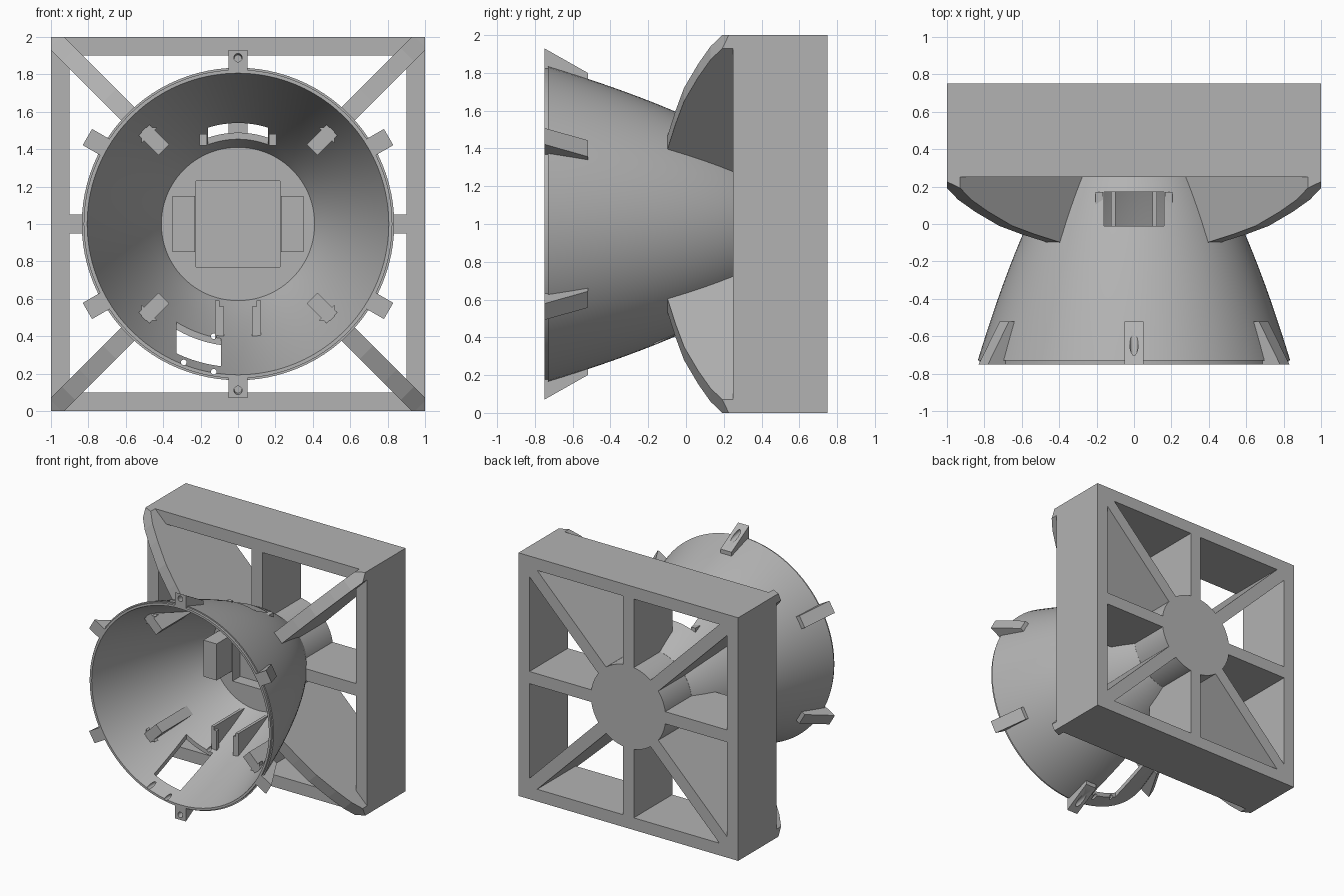
import bpy, bmesh, math
from mathutils import Vector

if "Cube" in bpy.data.objects:
    bpy.data.objects.remove(bpy.data.objects["Cube"])

grey = bpy.data.materials.new("plain_grey")
grey.use_nodes = True
grey.diffuse_color = (0.45, 0.45, 0.45, 1)
grey.node_tree.nodes["Principled BSDF"].inputs["Base Color"].default_value = grey.diffuse_color


def finish(name, bm):
    bmesh.ops.recalc_face_normals(bm, faces=bm.faces)
    mesh = bpy.data.meshes.new(name)
    bm.to_mesh(mesh)
    bm.free()
    mesh.materials.append(grey)
    obj = bpy.data.objects.new(name, mesh)
    bpy.context.collection.objects.link(obj)
    return obj


def box(name, x, y, z):
    bm = bmesh.new()
    bmesh.ops.create_cube(bm, size=1)
    for v in bm.verts:
        v.co = [lo + (hi - lo) * (c + 0.5) for c, (lo, hi) in zip(v.co, (x, y, z))]
    return finish(name, bm)


def place(y, r, t, angle):
    """Point at depth y, distance r along a ray from the cup axis, t sideways."""
    a = math.radians(angle)
    return Vector((r * math.cos(a) - t * math.sin(a), y, 1 + r * math.sin(a) + t * math.cos(a)))


def prism(name, start, end, clip=False):
    """Solid between two matching outlines, optionally trimmed to the frame square."""
    bm = bmesh.new()
    a = [bm.verts.new(p) for p in start]
    b = [bm.verts.new(p) for p in end]
    bm.faces.new(a)
    bm.faces.new(b)
    for i in range(len(a)):
        j = (i + 1) % len(a)
        bm.faces.new((a[i], a[j], b[j], b[i]))
    if clip:
        for n in ((1, 0, 0), (-1, 0, 0), (0, 0, 1), (0, 0, -1)):
            bmesh.ops.bisect_plane(bm, geom=bm.verts[:] + bm.edges[:] + bm.faces[:],
                                   plane_co=Vector((0, 0, 1)) + Vector(n), plane_no=n,
                                   clear_outer=True)
            open_edges = [e for e in bm.edges if e.is_boundary]
            if open_edges:
                bmesh.ops.holes_fill(bm, edges=open_edges)
    return finish(name, bm)


def radial_plate(name, profile, half, angle, clip=False):
    return prism(name, [place(y, r, -half, angle) for y, r in profile],
                 [place(y, r, half, angle) for y, r in profile], clip)


def rod(start, end, radius):
    start, end = Vector(start), Vector(end)
    d = end - start
    bm = bmesh.new()
    bmesh.ops.create_cone(bm, cap_ends=True, segments=20, radius1=radius, radius2=radius, depth=d.length)
    turn = d.to_track_quat('Z', 'Y')
    for v in bm.verts:
        v.co = turn @ v.co + (start + end) / 2
    return finish("cutter", bm)


def cut(obj, *cutters):
    bpy.context.view_layer.objects.active = obj
    for c in cutters:
        c.hide_render = True
        mod = obj.modifiers.new("cut", 'BOOLEAN')
        mod.operation = 'DIFFERENCE'
        mod.solver = 'EXACT'
        mod.object = c
        bpy.ops.object.modifier_apply(modifier=mod.name)
        bpy.data.objects.remove(c)


def smooth(obj):
    bpy.ops.object.select_all(action='DESELECT')
    obj.select_set(True)
    bpy.context.view_layer.objects.active = obj
    bpy.ops.object.shade_smooth_by_angle(angle=math.radians(25))


def bowl(y):
    """Outer radius of the parabolic cup."""
    return math.sqrt(0.198 - 0.51 * (y - 0.25))


# Square back frame
frame = box("back_frame", (-1, 1), (0.25, 0.75), (0, 2))
cut(frame, box("cutter", (-0.9, 0.9), (0, 1), (0.1, 1.9)))

# Parabolic cup with a stepped rim, flat floor and solid hub behind
steps = 14
outer = [-0.73 + 1.14 * i / steps for i in range(steps + 1)]
inner = [0.25 - i / steps for i in range(steps + 1)]
profile = [(-0.75, 0.825), (-0.73, 0.825)] + [(y, bowl(y)) for y in outer]
profile += [(0.41, 0.34), (0.75, 0.34), (0.75, 0), (0.25, 0)]
profile += [(y, bowl(y) - 0.035) for y in inner]
bm = bmesh.new()
pts = [bm.verts.new((r, y, 1)) for y, r in profile]
edges = [bm.edges.new((pts[i], pts[(i + 1) % len(pts)])) for i in range(len(pts))]
bmesh.ops.spin(bm, geom=pts + edges, cent=(0, 0, 1), axis=(0, 1, 0), angle=math.tau, steps=96)
bmesh.ops.remove_doubles(bm, verts=bm.verts, dist=0.0005)
bmesh.ops.dissolve_degenerate(bm, edges=bm.edges, dist=0.0001)
cup = finish("cup", bm)

# Cup openings, floor pocket and screw holes
cut(cup, box("cutter", (-0.16, 0.16), (-0.01, 0.17), (1.35, 1.8)),
    box("cutter", (-0.33, -0.09), (-0.62, -0.2), (0.05, 0.6)),
    box("cutter", (-0.225, 0.225), (0.15, 0.35), (0.77, 1.23)),
    *[rod((x, 0.2, 1.32), (x, 0.33, 1.32), 0.02) for x in (-0.075, 0.075)])
for x, z in ((-0.29, 0.46), (-0.13, 0.40), (-0.29, 0.26), (-0.13, 0.21)):
    cut(cup, rod((x, -0.8 if z < 0.3 else -0.5, z), (x, 0 if z > 0.3 else -0.5, z), 0.015))
smooth(cup)

# Straight ribs between hub and frame
for name, angle in (("left", 0), ("top", 90), ("right", 180), ("bottom", 270)):
    radial_plate(name + "_rib", [(0.25, 0.42), (0.25, 0.92), (0.75, 0.92), (0.75, 0.33), (0.41, 0.33)],
                 0.05, angle)

# Diagonal ribs with curved fins reaching forward along the cup
fin = [(0.75, 0.33), (0.41, 0.33), (0.25, 0.43), (0.08, 0.52), (-0.1, 0.60),
       (-0.055, 0.80), (-0.01, 0.97), (0.065, 1.15), (0.13, 1.28), (0.2, 1.375),
       (0.25, 1.45), (0.26, 1.3), (0.75, 1.3)]
for angle in (45, 135, 225, 315):
    radial_plate(f"diagonal_fin_{angle}", fin, 0.05, angle, clip=True)

# Six drilled gusset tabs around the rim
for angle in range(30, 390, 60):
    tab = radial_plate(f"rim_tab_{angle}", [(-0.75, 0.815), (-0.75, 0.93), (-0.52, 0.80), (-0.52, 0.75)],
                       0.05, angle)
    cut(tab, rod(place(-0.8, 0.898, 0, angle), place(-0.5, 0.845, 0, angle), 0.022))
    smooth(tab)

# Four arrow-shaped screw posts inside the cup
for angle in (45, 135, 225, 315):
    post = radial_plate(f"screw_post_{angle}", [(-0.46, 0.56), (-0.06, 0.56), (-0.46, 0.71)], 0.04, angle)
    cut(post, rod(place(-0.5, 0.645, 0, angle), place(-0.38, 0.645, 0, angle), 0.02))
    head = [(0.67, -0.06), (0.73, 0), (0.67, 0.06)]
    prism(f"post_head_{angle}", [place(-0.46, r, t, angle) for r, t in head],
          [place(-0.42, r, t, angle) for r, t in head])

for side, s in (("left", 1), ("right", -1)):
    # Mounting blocks on the cup floor
    block = box(side + "_mount_block", sorted((s * 0.23, s * 0.35)), (0.05, 0.26), (0.85, 1.15))
    cut(block, *[rod((s * 0.29, 0, z), (s * 0.29, 0.2, z), 0.022) for z in (0.92, 1.08)])
    # Lower bracket plates and their front lips
    x = s * 0.11
    prism(side + "_bracket", *[[(x + t, y, 1 - r) for y, r in
          ((0.25, 0.41), (-0.17, 0.41), (-0.17, 0.64), (0.06, 0.53))] for t in (-0.012, 0.012)])
    box(side + "_bracket_lip", sorted((x, x - s * 0.035)), (-0.17, -0.14), (0.40, 0.56))
    # Guides beside the upper slot
    box(side + "_slot_guide", sorted((s * 0.165, s * 0.205)), (-0.01, 0.17), (1.42, 1.48))
